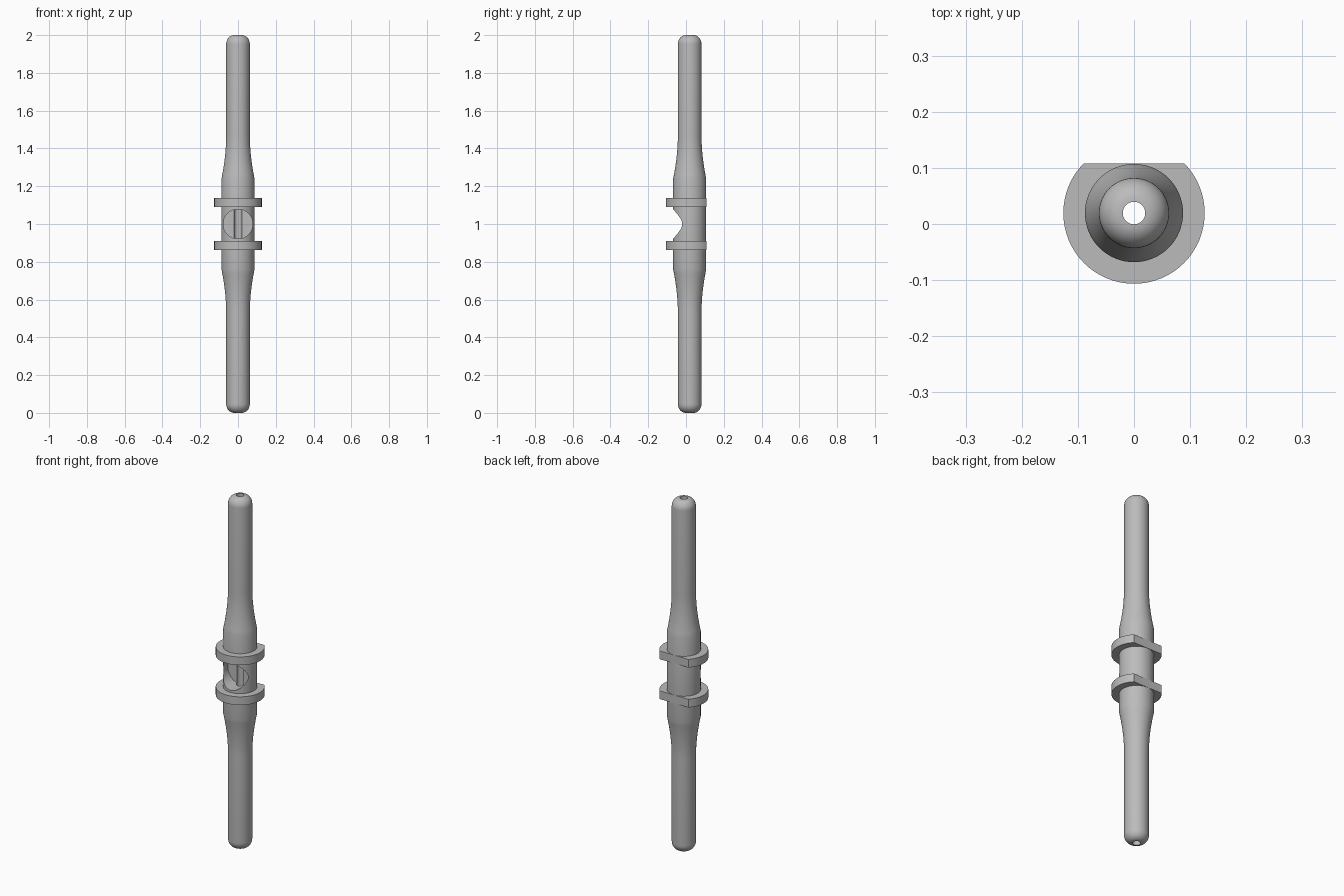
import bpy, bmesh, math

cube = bpy.data.objects.get("Cube")
if cube:
    bpy.data.objects.remove(cube)

AXIS_Y = 0.0195
SEGMENTS = 64
NECK, MIDDLE, BORE = 0.0625, 0.0875, 0.02

grey = bpy.data.materials.new("light grey")
grey.use_nodes = True
colour = (0.5, 0.5, 0.5, 1)
grey.diffuse_color = colour
grey.node_tree.nodes["Principled BSDF"].inputs["Base Color"].default_value = colour


def finish(name, bm):
    """Turn a bmesh into a grey object on the main axis."""
    bmesh.ops.recalc_face_normals(bm, faces=bm.faces)
    mesh = bpy.data.meshes.new(name)
    bm.to_mesh(mesh)
    bm.free()
    mesh.materials.append(grey)
    obj = bpy.data.objects.new(name, mesh)
    obj.location.y = AXIS_Y
    bpy.context.collection.objects.link(obj)
    return obj


def smooth(obj):
    bpy.ops.object.select_all(action="DESELECT")
    obj.select_set(True)
    bpy.context.view_layer.objects.active = obj
    bpy.ops.object.shade_smooth_by_angle(angle=math.radians(30))


def sweep(rings):
    """Bridge closed rings of points, joining the last to the first."""
    bm = bmesh.new()
    loops = [[bm.verts.new(p) for p in ring] for ring in rings]
    for a, b in zip(loops, loops[1:] + loops[:1]):
        for i in range(len(a)):
            j = (i + 1) % len(a)
            bm.faces.new((a[i], a[j], b[j], b[i]))
    return bm


# Hollow body: rounded tip, slim neck, flared shoulder, mirrored about the middle
upper = [(MIDDLE, 1.24)]
for i in range(1, 11):
    t = i / 10
    upper.append((NECK + (MIDDLE - NECK) * (1 - t) ** 1.9, 1.24 + 0.23 * t))
for i in range(11):
    a = math.radians(9 * i)
    upper.append((BORE + (NECK - BORE) * math.cos(a), 1.953 + 0.047 * math.sin(a)))
lower = [(r, 2 - z) for r, z in reversed(upper)]
angles = [math.tau * i / SEGMENTS for i in range(SEGMENTS)]
body = finish("body", sweep(
    [[(r * math.cos(a), r * math.sin(a), z) for a in angles] for r, z in lower + upper]))

# Round pocket in the front, reaching the axis
bm = bmesh.new()
bmesh.ops.create_cone(bm, cap_ends=True, segments=SEGMENTS, radius1=0.078, radius2=0.078, depth=0.3)
cutter = finish("pocket_cutter", bm)
cutter.rotation_euler.x = math.pi / 2
cutter.location = (0, AXIS_Y + 0.001 - 0.15, 1)
cutter.hide_render = True
cut = body.modifiers.new("pocket", "BOOLEAN")
cut.operation = "DIFFERENCE"
cut.solver = "EXACT"
cut.object = cutter
bpy.context.view_layer.update()
bpy.context.view_layer.objects.active = body
body.select_set(True)
bpy.ops.object.modifier_apply(modifier=cut.name)
bpy.data.objects.remove(cutter)
smooth(body)

# Two collars, each with a flat back
OUTER, FLAT = 0.126, 0.088
corner = math.asin(FLAT / OUTER)
collar_angles = sorted(angles + [corner, math.pi - corner])


def collar_ring(z, inner):
    ring = []
    for a in collar_angles:
        r = 0.083 if inner else OUTER
        if not inner and math.sin(a) > 0:
            r = min(r, FLAT / math.sin(a))
        ring.append((r * math.cos(a), r * math.sin(a), z))
    return ring


for name, z in (("lower_collar", 0.863), ("upper_collar", 1.09)):
    top = z + 0.047
    smooth(finish(name, sweep([collar_ring(z, True), collar_ring(z, False),
                               collar_ring(top, False), collar_ring(top, True)])))
